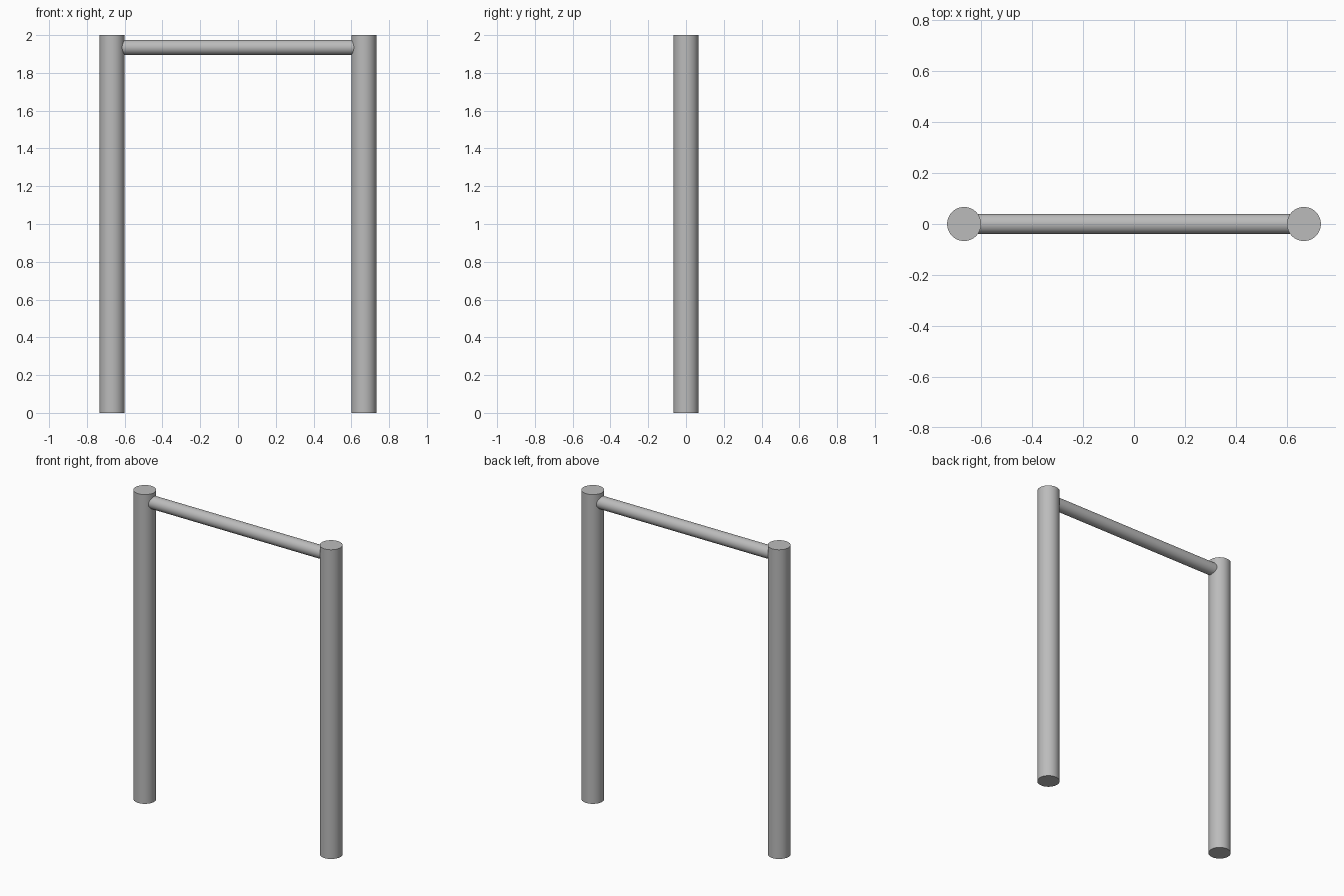
import bpy
import math

cube = bpy.data.objects.get("Cube")
if cube:
    bpy.data.objects.remove(cube, do_unlink=True)

POST_R, POST_X, HEIGHT = 0.0667, 0.6667, 2.0
BAR_R, BAR_Z = 0.04, 1.935

steel = bpy.data.materials.new("grey_steel")
steel.use_nodes = True
colour = (0.5, 0.5, 0.5, 1)
steel.diffuse_color = colour
steel.node_tree.nodes["Principled BSDF"].inputs["Base Color"].default_value = colour


def tube(name, radius, length, location, rotation=(0, 0, 0)):
    bpy.ops.mesh.primitive_cylinder_add(vertices=48, radius=radius, depth=length,
                                        location=location, rotation=rotation)
    obj = bpy.context.object
    obj.name = name
    obj.data.materials.append(steel)
    bpy.ops.object.shade_smooth_by_angle(angle=math.radians(30))


# Upright posts
for side, sign in (("left", 1), ("right", -1)):
    tube(side + "_post", POST_R, HEIGHT, (sign * POST_X, 0, HEIGHT / 2))

# Crossbar, its ends sunk into the posts
tube("crossbar", BAR_R, 2 * POST_X, (0, 0, BAR_Z), (0, math.pi / 2, 0))
